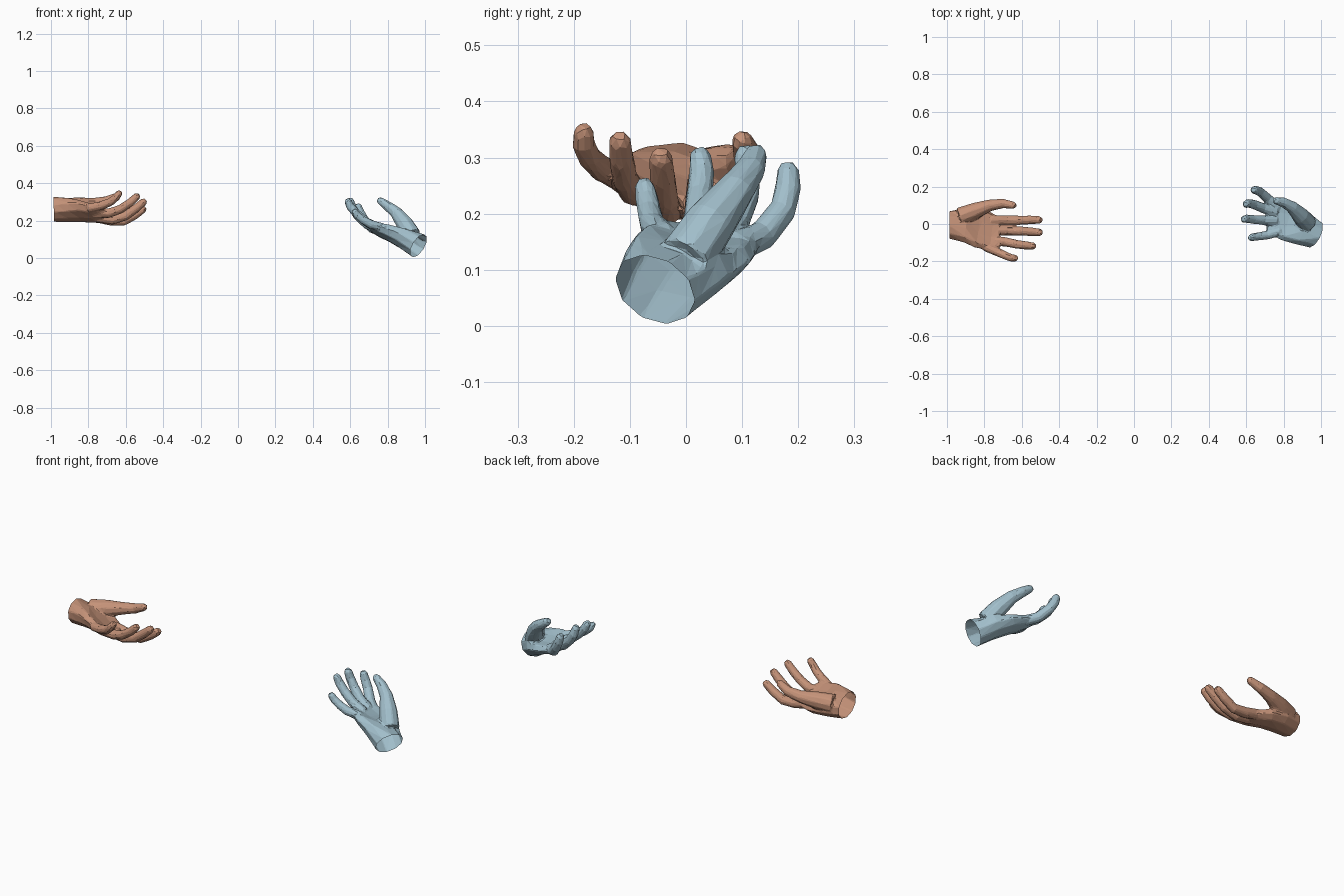
import bpy, bmesh, math
from mathutils import Vector

if "Cube" in bpy.data.objects:
    bpy.data.objects.remove(bpy.data.objects["Cube"])

SIDES = 10


def loft(bm, secs, side, cup=0.0, round_tip=True):
    """Closed tube through (x, y, z, half width, half thickness) sections."""
    pts = [(Vector(s[:3]), s[3], s[-1]) for s in secs]
    if round_tip:
        p, w, t = pts[-1]
        d = (p - pts[-2][0]).normalized()
        pts.append((p + d * w * 0.75, w * 0.6, t * 0.6))
    rings = []
    for i, (p, w, t) in enumerate(pts):
        d = (pts[min(i + 1, len(pts) - 1)][0] - pts[max(i - 1, 0)][0]).normalized()
        u = (side - d * side.dot(d)).normalized()
        n = u.cross(d)
        if n.z < 0:
            n = -n
        dent = cup * min(1, max(0, i - 1) / 2)
        ring = []
        for k in range(SIDES):
            a = 2 * math.pi * k / SIDES
            c, s = math.cos(a), math.sin(a)
            if s > 0:
                s *= 1 - dent * (1 - c * c)
            ring.append(bm.verts.new(p + u * c * w + n * s * t))
        rings.append(ring)
    for a, b in zip(rings, rings[1:]):
        for k in range(SIDES):
            j = (k + 1) % SIDES
            bm.faces.new((a[k], a[j], b[j], b[k]))
    bm.faces.new(rings[0])
    bm.faces.new(rings[-1])


def make_hand(name, color, side, palm, thumb, fingers, tris):
    side = Vector(side).normalized()
    bm = bmesh.new()
    # palm, extended past the wrist so that it can be cut open
    wrist = Vector(palm[0][:3])
    axis = (Vector(palm[1][:3]) - wrist).normalized()
    stub = tuple(wrist - axis * 0.05) + palm[0][3:]
    loft(bm, [stub] + palm, side, 0.8, False)
    # thumb and fingers
    loft(bm, thumb, side)
    for radius, path in fingers:
        taper = (1.1, 1.08, 1.0, 0.95, 0.85)
        loft(bm, [p + (radius * f,) for p, f in zip(path, taper)], side)
    bmesh.ops.recalc_face_normals(bm, faces=bm.faces)
    mesh = bpy.data.meshes.new(name)
    bm.to_mesh(mesh)
    bm.free()
    ob = bpy.data.objects.new(name, mesh)
    bpy.context.collection.objects.link(ob)

    # fuse the parts into one skin, then reduce to coarse facets
    m = ob.modifiers.new("fuse", 'REMESH')
    m.mode = 'VOXEL'
    m.voxel_size = 0.005
    m = ob.modifiers.new("blend", 'SMOOTH')
    m.factor, m.iterations = 0.5, 8
    dg = bpy.context.evaluated_depsgraph_get()
    n = sum(len(p.vertices) - 2 for p in ob.evaluated_get(dg).data.polygons)
    m = ob.modifiers.new("facets", 'DECIMATE')
    m.ratio = min(1, tris / max(n, 1))
    dg = bpy.context.evaluated_depsgraph_get()
    final = bpy.data.meshes.new_from_object(ob.evaluated_get(dg))
    ob.modifiers.clear()

    # open wrist
    bm = bmesh.new()
    bm.from_mesh(final)
    bmesh.ops.bisect_plane(bm, geom=bm.verts[:] + bm.edges[:] + bm.faces[:],
                           plane_co=wrist, plane_no=axis, clear_inner=True)
    bm.to_mesh(final)
    bm.free()
    ob.data = final
    for p in final.polygons:
        p.use_smooth = False
    mat = bpy.data.materials.new(name + "_skin")
    mat.diffuse_color = color
    mat.use_nodes = True
    mat.node_tree.nodes["Principled BSDF"].inputs["Base Color"].default_value = mat.diffuse_color
    final.materials.clear()
    final.materials.append(mat)


make_hand(
    "left_hand", (0.56, 0.29, 0.19, 1), (0.15, 1, -0.35),
    palm=[(-.985, -.005, .26, .078, .066), (-.90, -.005, .262, .10, .068),
          (-.83, -.02, .255, .115, .058), (-.76, -.045, .24, .105, .045),
          (-.72, -.045, .235, .09, .028)],
    thumb=[(-.93, .04, .27, .05), (-.85, .07, .28, .045), (-.77, .10, .29, .032),
           (-.70, .11, .305, .026), (-.645, .10, .33, .02)],
    fingers=[
        (.025, [(-.77, .02, .22), (-.68, .02, .20), (-.61, .02, .197), (-.55, .022, .23), (-.507, .022, .262)]),
        (.025, [(-.77, -.035, .22), (-.67, -.035, .205), (-.60, -.038, .225), (-.545, -.042, .265), (-.505, -.045, .30)]),
        (.024, [(-.78, -.085, .24), (-.69, -.095, .24), (-.63, -.108, .26), (-.575, -.115, .297), (-.54, -.118, .33)]),
        (.022, [(-.80, -.12, .265), (-.73, -.15, .28), (-.68, -.172, .30), (-.65, -.183, .325), (-.635, -.182, .346)])],
    tris=1500)

make_hand(
    "right_hand", (0.36, 0.52, 0.60, 1), (0.25, 1, -0.2),
    palm=[(.965, -.055, .065, .078, .070), (.89, -.015, .112, .10, .066),
          (.82, .015, .14, .11, .055), (.76, .035, .155, .10, .042),
          (.715, .04, .168, .088, .028)],
    thumb=[(.93, 0, .12, .05), (.89, .045, .185, .046), (.845, .09, .243, .034),
           (.80, .115, .278, .027), (.76, .125, .306, .021)],
    fingers=[
        (.025, [(.77, .09, .14), (.715, .135, .16), (.675, .172, .205), (.652, .182, .245), (.642, .182, .275)]),
        (.025, [(.76, .06, .15), (.69, .085, .18), (.64, .105, .225), (.61, .111, .27), (.60, .106, .305)]),
        (.024, [(.76, .015, .155), (.69, .02, .19), (.635, .025, .235), (.60, .028, .275), (.588, .025, .302)]),
        (.022, [(.78, -.04, .16), (.71, -.06, .18), (.665, -.066, .205), (.635, -.07, .23), (.625, -.074, .248)])],
    tris=1500)
